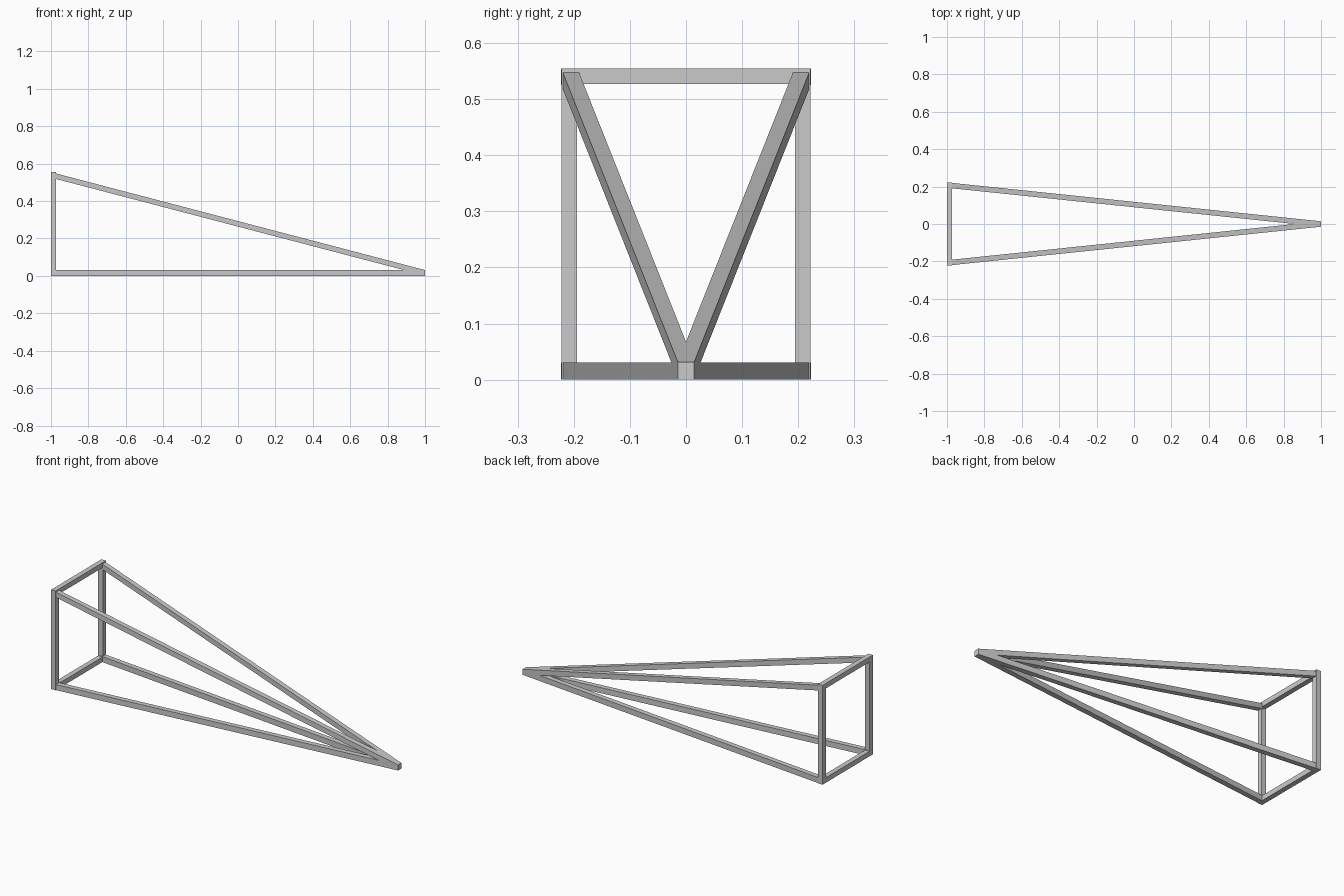
import bpy
import bmesh
from mathutils import Vector

if "Cube" in bpy.data.objects:
    bpy.data.objects.remove(bpy.data.objects["Cube"])

T = 0.028            # bar thickness
H = T / 2
Y, TOP = 0.208, 0.541  # centre lines of the end frame
X = -1 + H


def bar(name, start, end, u, v):
    """Bar between two points, with end sections spanned by half-vectors u and v."""
    start, end, u, v = (Vector(p) for p in (start, end, u, v))
    bm = bmesh.new()
    rings = [[bm.verts.new(c + u * a + v * b)
              for a, b in ((-1, -1), (1, -1), (1, 1), (-1, 1))] for c in (start, end)]
    a, b = rings
    bm.faces.new(a)
    bm.faces.new(b)
    for i in range(4):
        j = (i + 1) % 4
        bm.faces.new((a[i], a[j], b[j], b[i]))
    bmesh.ops.recalc_face_normals(bm, faces=bm.faces)
    mesh = bpy.data.meshes.new(name)
    bm.to_mesh(mesh)
    bm.free()
    obj = bpy.data.objects.new(name, mesh)
    bpy.context.collection.objects.link(obj)
    return obj


for side, s in (("front", -1), ("back", 1)):
    # Upright of the rectangular end frame
    bar(side + "_upright", (X, s * Y, 0), (X, s * Y, TOP + H), (H, 0, 0), (0, H, 0))
    # Long bars running to the shared tip, cut vertically at both ends
    bar(side + "_lower_rail", (-1, s * Y, 0.0155), (1, 0, 0.0155),
        (0, H + 0.0005, 0), (0, 0, 0.0155))
    bar(side + "_upper_rail", (-1, s * Y, TOP - 0.001), (1, 0, 0.0165),
        (0, H + 0.0005, 0), (0, 0, 0.0147))

# Cross bars of the end frame
for name, z in (("lower_cross_bar", H), ("upper_cross_bar", TOP)):
    bar(name, (X, -Y - H, z), (X, Y + H, z), (H, 0, 0), (0, 0, H))
